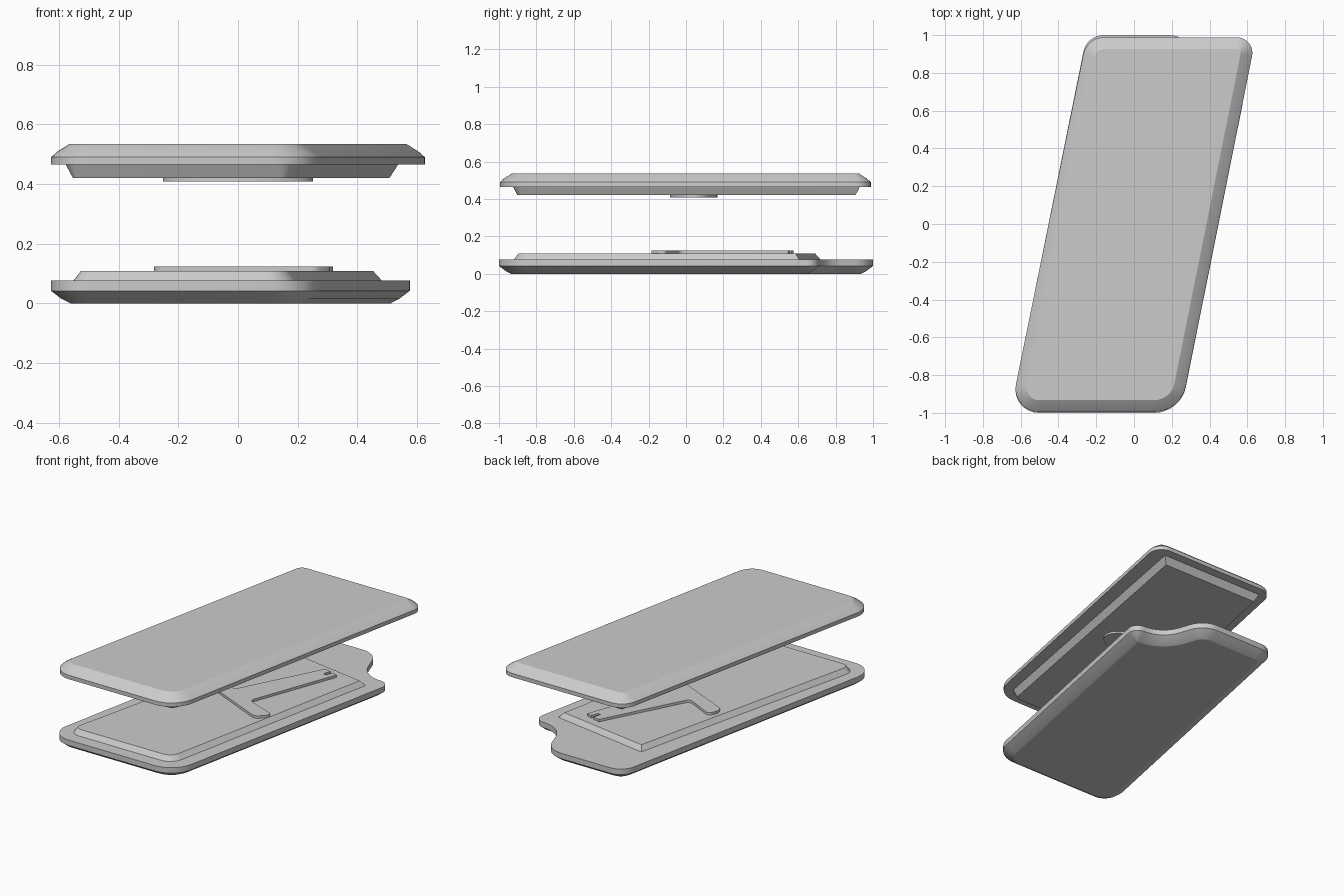
import bpy, bmesh, math
from mathutils import Vector

if "Cube" in bpy.data.objects:
    bpy.data.objects.remove(bpy.data.objects["Cube"])


def rounded(corners, seg=8):
    """Counter-clockwise outline; each corner is (x, y, rounding length)."""
    out = []
    n = len(corners)
    for i, (x, y, d) in enumerate(corners):
        c = Vector((x, y))
        if d == 0:
            out.append(c)
            continue
        u = (Vector(corners[i - 1][:2]) - c).normalized()
        v = (Vector(corners[(i + 1) % n][:2]) - c).normalized()
        half = u.angle(v) / 2
        r = d * math.tan(half)
        mid = c + (u + v).normalized() * (d / math.cos(half))
        a, b = (c + u * d - mid) / r, (c + v * d - mid) / r
        out += [mid + a.slerp(b, k / seg) * r for k in range(seg + 1)]
    return out


def inset(pts, d):
    """Offset an outline inwards by d."""
    res = []
    n = len(pts)
    for i, p in enumerate(pts):
        e1 = (p - pts[i - 1]).normalized()
        e2 = (pts[(i + 1) % n] - p).normalized()
        n1, n2 = Vector((-e1.y, e1.x)), Vector((-e2.y, e2.x))
        res.append(p + (n1 + n2) * (d / (1 + n1.dot(n2))))
    return res


def stack(name, outline, levels, caps=(True, True)):
    """Solid from an outline and (z, inset) levels, lowest first."""
    bm = bmesh.new()
    rings = [[bm.verts.new((p.x, p.y, z)) for p in inset(outline, d)]
             for z, d in levels]
    n = len(outline)
    for lo, hi in zip(rings, rings[1:]):
        for i in range(n):
            j = (i + 1) % n
            bm.faces.new((lo[i], lo[j], hi[j], hi[i]))
    if caps[0]:
        bm.faces.new(rings[0][::-1])
    if caps[1]:
        bm.faces.new(rings[-1])
    mesh = bpy.data.meshes.new(name)
    bm.to_mesh(mesh)
    bm.free()
    ob = bpy.data.objects.new(name, mesh)
    bpy.context.collection.objects.link(ob)
    bpy.ops.object.select_all(action='DESELECT')
    ob.select_set(True)
    bpy.context.view_layer.objects.active = ob
    bpy.ops.object.shade_smooth_by_angle(angle=math.radians(20))
    return ob


# Upper cover: slanted slab with a softened top edge
cover = rounded([(-0.655, -0.995, 0.15), (0.247, -0.995, 0.14),
                 (0.645, 0.988, 0.10), (-0.25, 0.988, 0.09)])
stack("upper_cover", cover,
      [(0.465, 0), (0.49, 0), (0.508, 0.02), (0.535, 0.062)])

# Raised step under the cover
step = rounded([(-0.587, -0.925, 0.05), (0.19, -0.925, 0.05),
                (0.537, 0.93, 0), (-0.2, 0.93, 0)])
stack("upper_step", step, [(0.42, 0.024), (0.465, 0)], caps=(True, False))

# Oval pad under the upper step
oval = [Vector((0.252 * math.cos(t), 0.042 + 0.127 * math.sin(t)))
        for t in (2 * math.pi * k / 48 for k in range(48))]
stack("upper_oval_pad", oval, [(0.408, 0), (0.42, 0)], caps=(True, False))

# Lower base: same slab with an S-shaped cut at the back right corner
base = rounded([(-0.655, -1.0, 0.15), (0.247, -1.0, 0.14),
                (0.59, 0.71, 0.075), (0.385, 0.71, 0.13),
                (0.285, 1.0, 0.10), (-0.25, 1.0, 0.09)])
stack("lower_base", base,
      [(0, 0.065), (0.015, 0.035), (0.042, 0), (0.077, 0)])

# Raised step on the base, with a slanted back end
step = rounded([(-0.568, -0.92, 0.08), (0.175, -0.92, 0.08),
                (0.482, 0.605, 0), (-0.185, 0.718, 0)])
stack("lower_step", step, [(0.077, 0), (0.108, 0.024)], caps=(False, True))

# T-shaped key plate: cross arm and a long stem with a slotted tip
key = rounded([(0.255, -0.195, 0.035), (0.325, -0.115, 0.035),
               (0.105, -0.03, 0.03), (0.318, 0.545, 0),
               (0.285, 0.557, 0), (0.265, 0.51, 0), (0.245, 0.517, 0),
               (0.262, 0.565, 0), (0.215, 0.575, 0), (-0.06, 0.045, 0.03),
               (-0.262, 0.145, 0.035), (-0.29, 0.05, 0.035)], seg=6)
stack("key_plate", key, [(0.108, 0), (0.124, 0)], caps=(False, True))
